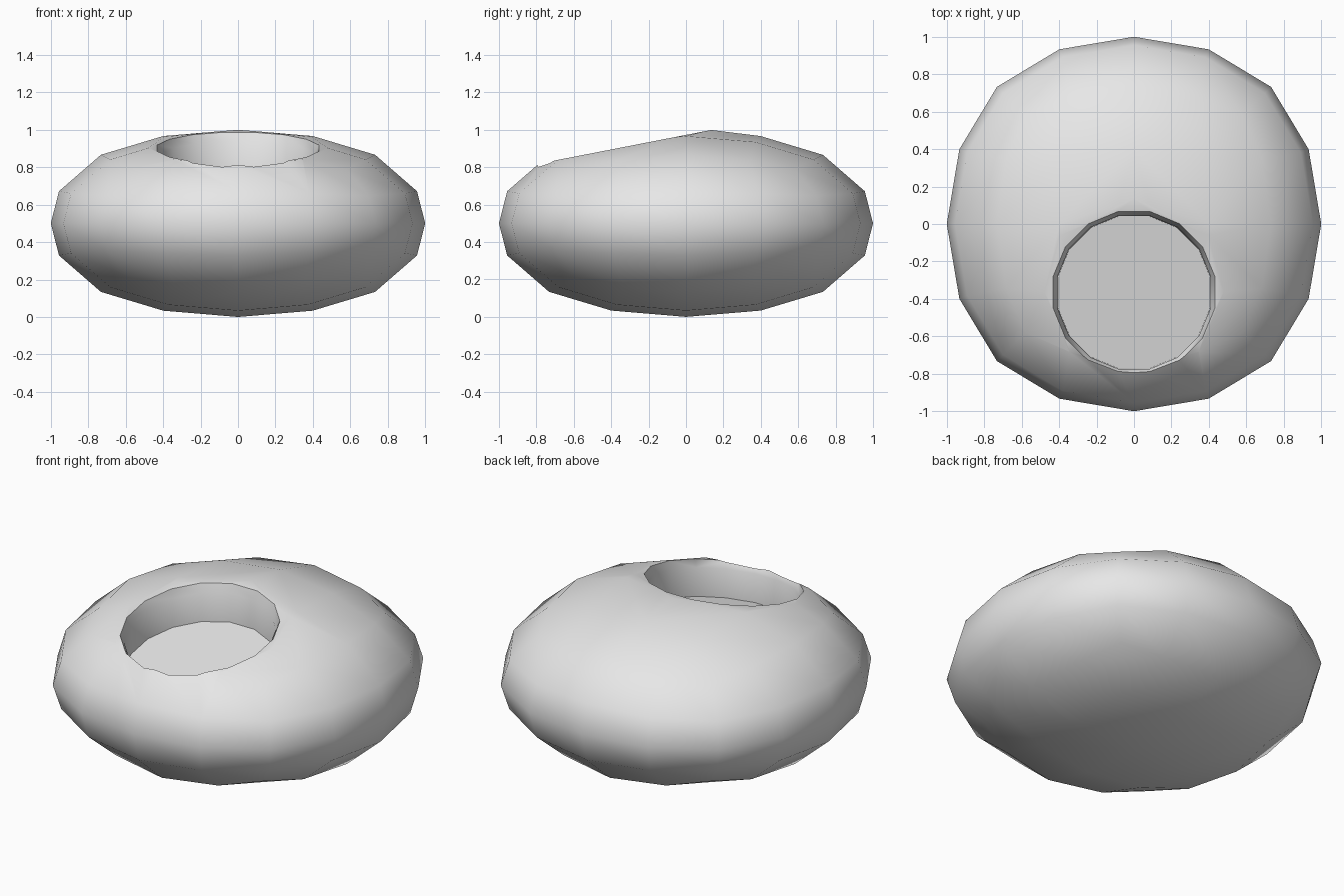
import bpy, bmesh, math
from mathutils import Vector

SLOPE = 0.195          # tilt of the opening
HOLE_Y = -0.365        # centre of the opening
SIDES = 16

old = bpy.data.objects.get("Cube")
if old:
    bpy.data.objects.remove(old, do_unlink=True)


def rim_height(y):
    return 0.813 + SLOPE * (y + 0.82)


def add_object(name, bm):
    bmesh.ops.recalc_face_normals(bm, faces=bm.faces)
    mesh = bpy.data.meshes.new(name)
    bm.to_mesh(mesh)
    bm.free()
    obj = bpy.data.objects.new(name, mesh)
    bpy.context.collection.objects.link(obj)
    return obj


def apply_modifier(obj, kind, **settings):
    mod = obj.modifiers.new(kind.title(), kind)
    for key, value in settings.items():
        setattr(mod, key, value)
    bpy.ops.object.select_all(action='DESELECT')
    obj.select_set(True)
    bpy.context.view_layer.objects.active = obj
    bpy.ops.object.modifier_apply(modifier=mod.name)


# Rounded body from a subdivided cube, flattened to half height
bm = bmesh.new()
bmesh.ops.create_cube(bm, size=2)
body = add_object("bowl_body", bm)
apply_modifier(body, 'SUBSURF', levels=2, use_limit_surface=False)

bm = bmesh.new()
bm.from_mesh(body.data)
size = max(v.co.x for v in bm.verts)
for v in bm.verts:
    v.co /= size
    if 0.2 < abs(v.co.z) < 0.55:       # fuller belly around the equator
        v.co.x *= 1.025
        v.co.y *= 1.025
        v.co.z *= 0.86
    v.co.z = 0.5 + 0.5 * v.co.z
crown = max(bm.verts, key=lambda v: v.co.z)
crown.co = (0, 0.13, 1)

# Slanted flat where the opening sits
cut = bmesh.ops.bisect_plane(
    bm, geom=bm.verts[:] + bm.edges[:] + bm.faces[:],
    plane_co=(0, HOLE_Y, rim_height(HOLE_Y)),
    plane_no=Vector((0, -SLOPE, 1)).normalized(), clear_outer=True)
rim_edges = [e for e in cut["geom_cut"] if isinstance(e, bmesh.types.BMEdge)]
bmesh.ops.holes_fill(bm, edges=rim_edges, sides=0)
bmesh.ops.recalc_face_normals(bm, faces=bm.faces)
bm.to_mesh(body.data)
bm.free()

# Cutter for the recess: floor, straight wall and eased rim (radius, depth)
bm = bmesh.new()
rings = []
for radius, depth in ((0.415, 0.22), (0.418, 0.045), (0.44, 0), (0.46, -0.12)):
    ring = []
    for i in range(SIDES):
        a = 2 * math.pi * (i + 0.5) / SIDES
        y = HOLE_Y + radius * math.sin(a)
        ring.append(bm.verts.new((radius * math.cos(a), y, rim_height(y) - depth)))
    rings.append(ring)
for low, high in zip(rings, rings[1:]):
    for i in range(SIDES):
        j = (i + 1) % SIDES
        bm.faces.new((low[i], low[j], high[j], high[i]))
bm.faces.new(rings[0])
bm.faces.new(rings[-1])
cutter = add_object("recess_cutter", bm)
cutter.hide_render = True

apply_modifier(body, 'BOOLEAN', operation='DIFFERENCE', object=cutter, solver='EXACT')
bpy.data.objects.remove(cutter, do_unlink=True)

# Plain light grey finish
grey = bpy.data.materials.new("light_grey")
grey.use_nodes = True
colour = (0.8, 0.8, 0.8, 1)
grey.diffuse_color = colour
grey.node_tree.nodes["Principled BSDF"].inputs["Base Color"].default_value = colour
body.data.materials.clear()
body.data.materials.append(grey)
for face in body.data.polygons:
    face.material_index = 0

bpy.ops.object.select_all(action='DESELECT')
body.select_set(True)
bpy.context.view_layer.objects.active = body
bpy.ops.object.shade_smooth_by_angle(angle=math.radians(60))
